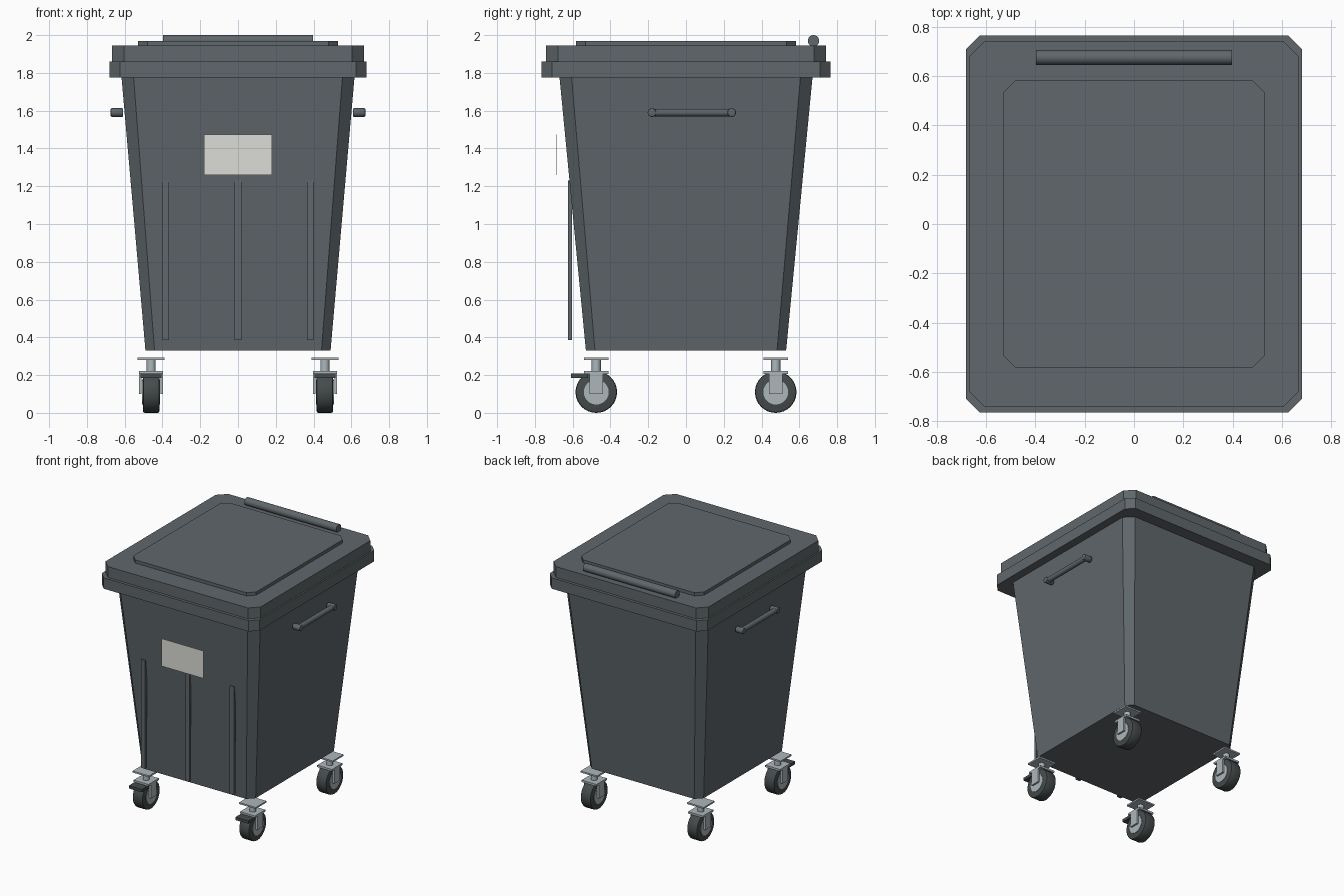
import bpy, bmesh
from math import pi
from mathutils import Vector

if "Cube" in bpy.data.objects:
    bpy.data.objects.remove(bpy.data.objects["Cube"])


def material(name, rgb):
    m = bpy.data.materials.new(name)
    m.diffuse_color = (*rgb, 1)
    m.use_nodes = True
    m.node_tree.nodes["Principled BSDF"].inputs["Base Color"].default_value = m.diffuse_color
    return m


PLASTIC = material("dark_plastic", (0.115, 0.135, 0.145))
RUBBER = material("rubber", (0.06, 0.07, 0.07))
METAL = material("metal", (0.42, 0.47, 0.50))
PAPER = material("label_paper", (0.72, 0.72, 0.68))


def add_object(name, bm, mat, smooth=False):
    bmesh.ops.recalc_face_normals(bm, faces=bm.faces)
    me = bpy.data.meshes.new(name)
    bm.to_mesh(me)
    bm.free()
    me.materials.append(mat)
    ob = bpy.data.objects.new(name, me)
    bpy.context.collection.objects.link(ob)
    if smooth:
        bpy.ops.object.select_all(action='DESELECT')
        ob.select_set(True)
        bpy.context.view_layer.objects.active = ob
        bpy.ops.object.shade_smooth_by_angle(angle=0.6)
    return ob


def octagon_loft(name, rings, mat):
    """Solid from chamfered rectangles; each ring is (half x, half y, chamfer, z)."""
    bm = bmesh.new()
    loops = []
    for hx, hy, c, z in rings:
        pts = [(hx - c, -hy), (hx, c - hy), (hx, hy - c), (hx - c, hy),
               (c - hx, hy), (-hx, hy - c), (-hx, c - hy), (c - hx, -hy)]
        loops.append([bm.verts.new((x, y, z)) for x, y in pts])
    for a, b in zip(loops, loops[1:]):
        for i in range(8):
            j = (i + 1) % 8
            bm.faces.new((a[i], a[j], b[j], b[i]))
    bm.faces.new(loops[0])
    bm.faces.new(loops[-1])
    return add_object(name, bm, mat)


def box(name, lo, hi, mat):
    lo, hi = Vector(lo), Vector(hi)
    bm = bmesh.new()
    bmesh.ops.create_cube(bm, size=1)
    for v in bm.verts:
        v.co = (lo + hi) / 2 + v.co * (hi - lo)
    return add_object(name, bm, mat)


def rod(name, p, q, r, mat, sides=16, bevel=0):
    """Cylinder between two points, with optional rounded end edges."""
    p, q = Vector(p), Vector(q)
    bm = bmesh.new()
    bmesh.ops.create_cone(bm, cap_ends=True, segments=sides, radius1=r, radius2=r,
                          depth=(q - p).length)
    if bevel:
        rims = [e for e in bm.edges if abs(e.verts[0].co.z - e.verts[1].co.z) < 1e-5]
        bmesh.ops.bevel(bm, geom=rims, offset=bevel, segments=2, profile=0.5,
                        affect='EDGES')
    turn = (q - p).to_track_quat('Z', 'Y')
    for v in bm.verts:
        v.co = turn @ v.co + (p + q) / 2
    return add_object(name, bm, mat, smooth=True)


# Tapered bin body and stepped lid
octagon_loft("bin_body", [(0.49, 0.53, 0.048, 0.33), (0.617, 0.67, 0.064, 1.78)], PLASTIC)
octagon_loft("lid_rim", [(0.68, 0.764, 0.055, 1.775), (0.68, 0.764, 0.055, 1.86)], PLASTIC)
octagon_loft("lid", [(0.668, 0.742, 0.064, 1.86), (0.668, 0.742, 0.064, 1.945)], PLASTIC)
octagon_loft("lid_panel", [(0.53, 0.583, 0.05, 1.945), (0.53, 0.583, 0.05, 1.97)], PLASTIC)
rod("hinge_bar", (-0.397, 0.675, 1.97), (0.397, 0.675, 1.97), 0.03, PLASTIC, 24)

# Front ribs and blank label
for i, x in enumerate((-0.383, 0, 0.383)):
    box(f"front_rib_{i}", (x - 0.018, -0.624, 0.385), (x + 0.018, -0.603, 1.23), PLASTIC)
box("front_label", (-0.181, -0.686, 1.26), (0.181, -0.683, 1.475), PAPER)

for s, side in ((-1, "left"), (1, "right")):
    # Side grab handle with two posts
    rod(f"{side}_handle", (s * 0.65, -0.185, 1.59), (s * 0.65, 0.245, 1.59), 0.02, PLASTIC)
    for i, y in enumerate((-0.18, 0.242)):
        rod(f"{side}_handle_post_{i}", (s * 0.608, y, 1.59), (s * 0.674, y, 1.59),
            0.023, PLASTIC, 16, 0.006)

    # Casters: tyre, hub, fork, stem and mounting plate
    x = s * 0.46
    for y, end in ((-0.475, "front"), (0.475, "rear")):
        n = f"{end}_{side}_"
        rod(n + "tyre", (x - 0.044, y, 0.11), (x + 0.044, y, 0.11), 0.11, RUBBER, 32, 0.01)
        rod(n + "hub", (x - 0.047, y, 0.11), (x + 0.047, y, 0.11), 0.066, METAL, 24)
        for d in (-1, 1):
            a, b = sorted((x + d * 0.05, x + d * 0.064))
            box(n + f"fork_leg_{d}", (a, y - 0.035, 0.1), (b, y + 0.035, 0.21), METAL)
        box(n + "fork_top", (x - 0.064, y - 0.064, 0.207), (x + 0.064, y + 0.064, 0.222), METAL)
        rod(n + "stem", (x, y, 0.222), (x, y, 0.282), 0.024, METAL)
        box(n + "plate", (x - 0.072, y - 0.066, 0.28), (x + 0.072, y + 0.066, 0.292), METAL)
        # Brake pedal on the front casters only
        if end == "front":
            box(n + "brake_pedal", (x - 0.056, y - 0.135, 0.186),
                (x + 0.056, y - 0.045, 0.208), RUBBER)
